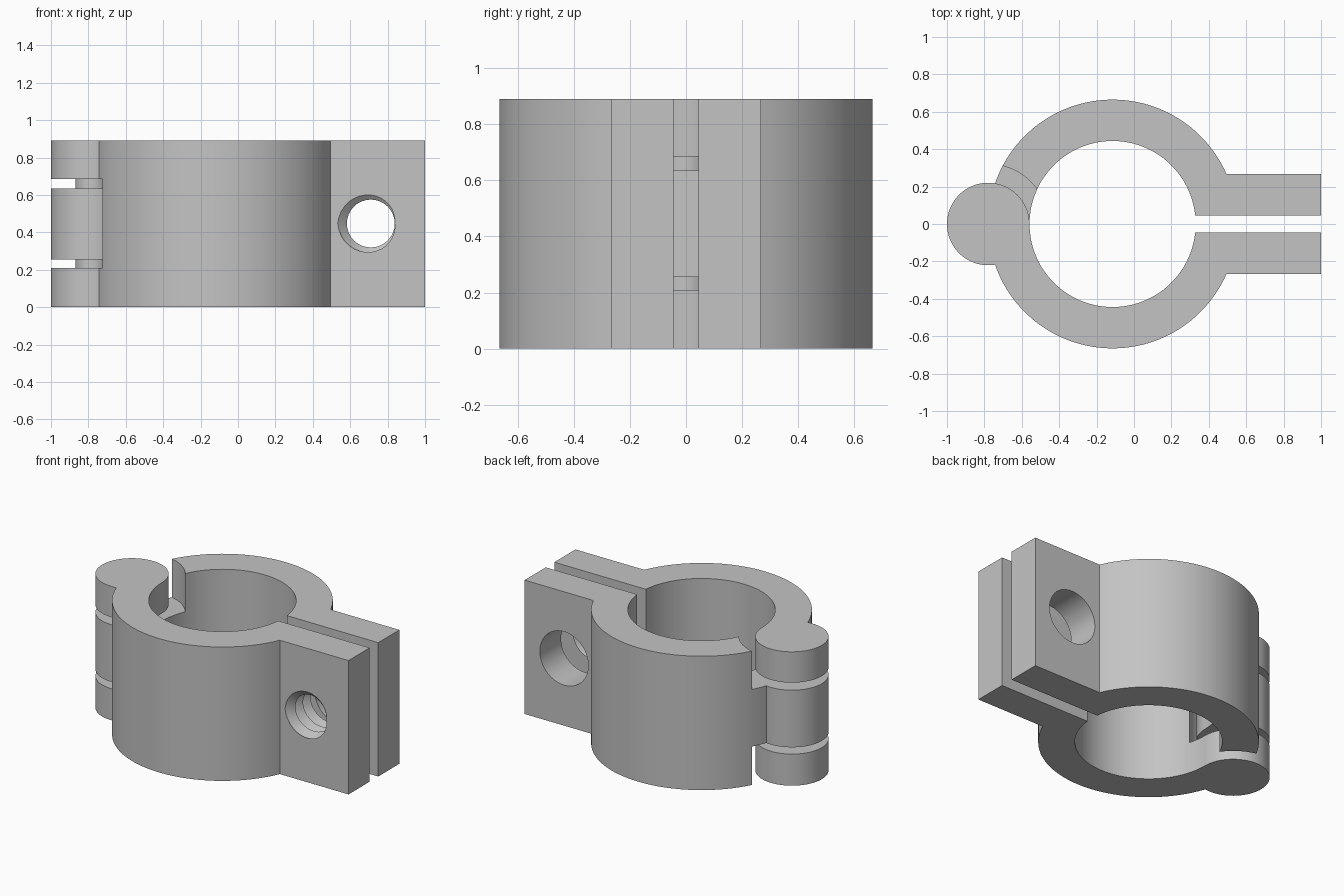
import bpy, bmesh, math

cube = bpy.data.objects.get("Cube")
if cube:
    bpy.data.objects.remove(cube, do_unlink=True)

HEIGHT = 0.89
RING_X, OUTER, BORE = -0.1145, 0.665, 0.444
HINGE_X, KNUCKLE = -0.7795, 0.2205
GAP, TAB = 0.045, 0.267
BOLT_X, BOLT_Z = 0.71, 0.447
PITCH, CREST, ROOT = 0.08, 0.128, 0.177

steel = bpy.data.materials.new("plain grey steel")
steel.use_nodes = True
GREY = (0.55, 0.55, 0.55, 1)
steel.diffuse_color = GREY
steel.node_tree.nodes["Principled BSDF"].inputs["Base Color"].default_value = GREY


def make_object(name, bm):
    bmesh.ops.recalc_face_normals(bm, faces=bm.faces)
    mesh = bpy.data.meshes.new(name)
    bm.to_mesh(mesh)
    bm.free()
    mesh.materials.append(steel)
    obj = bpy.data.objects.new(name, mesh)
    bpy.context.collection.objects.link(obj)
    return obj


def prism(name, outline, low, high):
    """Extrude a flat outline upward from low to high."""
    bm = bmesh.new()
    base = bm.faces.new([bm.verts.new((x, y, low)) for x, y in outline])
    result = bmesh.ops.extrude_face_region(bm, geom=[base])
    top = [v for v in result["geom"] if isinstance(v, bmesh.types.BMVert)]
    bmesh.ops.translate(bm, verts=top, vec=(0, 0, high - low))
    return make_object(name, bm)


def arc(cx, radius, start, end, steps):
    angles = [start + (end - start) * i / steps for i in range(steps + 1)]
    return [(cx + radius * math.cos(a), radius * math.sin(a)) for a in angles]


def hinge_disc(name, radius, low, high):
    return prism(name, arc(HINGE_X, radius, 0, math.tau, 96)[:-1], low, high)


def combine(target, tool, operation):
    mod = target.modifiers.new(operation.lower(), "BOOLEAN")
    mod.operation, mod.solver, mod.object = operation, "EXACT", tool
    bpy.context.view_layer.objects.active = target
    bpy.ops.object.modifier_apply(modifier=mod.name)
    bpy.data.objects.remove(tool, do_unlink=True)


def clamp_half(name, side):
    """Half ring with its straight bolt tab; side is -1 front, 1 back."""
    outline = arc(RING_X, OUTER, math.pi, math.asin(TAB / OUTER), 60)
    outline += [(1, TAB), (1, GAP)]
    outline += arc(RING_X, BORE, math.asin(GAP / BORE), math.pi, 60)
    return prism(name, [(x, y * side) for x, y in outline], 0, HEIGHT)


def thread_cutter():
    """Helical thread along y, triangulated so that ridges follow the helix."""
    n = 32
    rows = int(4.5 * n)
    bm = bmesh.new()
    grid = []
    for i in range(rows):
        ring = []
        for j in range(n):
            phase = ((i - j) / n) % 1
            r = CREST + (ROOT - CREST) * (1 - abs(2 * phase - 1))
            a = math.tau * j / n
            ring.append(bm.verts.new((BOLT_X + r * math.cos(a),
                                      -TAB - PITCH + PITCH * i / n,
                                      BOLT_Z + r * math.sin(a))))
        grid.append(ring)
    for lower, upper in zip(grid, grid[1:]):
        for j in range(n):
            k = (j + 1) % n
            bm.faces.new((lower[j], lower[k], upper[k]))
            bm.faces.new((lower[j], upper[k], upper[j]))
    bm.faces.new(grid[0])
    bm.faces.new(grid[-1])
    return make_object("thread_cutter", bm)


def plain_hole_cutter():
    bpy.ops.mesh.primitive_cylinder_add(vertices=64, radius=0.178, depth=0.4,
                                        location=(BOLT_X, 0.21, BOLT_Z),
                                        rotation=(math.pi / 2, 0, 0))
    return bpy.context.object


# Front half: middle relieved, knuckles at top and bottom, threaded hole
front_half = clamp_half("front_clamp_half", -1)
combine(front_half, hinge_disc("relief", 0.27, 0.21, 0.685), "DIFFERENCE")
for low, high in ((0, 0.21), (0.685, HEIGHT)):
    combine(front_half, hinge_disc("knuckle", KNUCKLE, low, high), "UNION")
combine(front_half, thread_cutter(), "DIFFERENCE")

# Back half: top and bottom relieved, middle knuckle, plain hole
back_half = clamp_half("back_clamp_half", 1)
for low, high in ((-0.1, 0.255), (0.635, HEIGHT + 0.1)):
    combine(back_half, hinge_disc("relief", 0.32, low, high), "DIFFERENCE")
combine(back_half, hinge_disc("knuckle", KNUCKLE, 0.255, 0.635), "UNION")
combine(back_half, plain_hole_cutter(), "DIFFERENCE")

# Hinge pin showing in the slots between knuckles
hinge_pin = hinge_disc("hinge_pin", 0.09, 0.15, 0.74)

# Smooth curved walls, sharp edges
bpy.ops.object.select_all(action="DESELECT")
for obj in (front_half, back_half, hinge_pin):
    obj.select_set(True)
bpy.context.view_layer.objects.active = front_half
bpy.ops.object.shade_smooth_by_angle(angle=math.radians(30))
